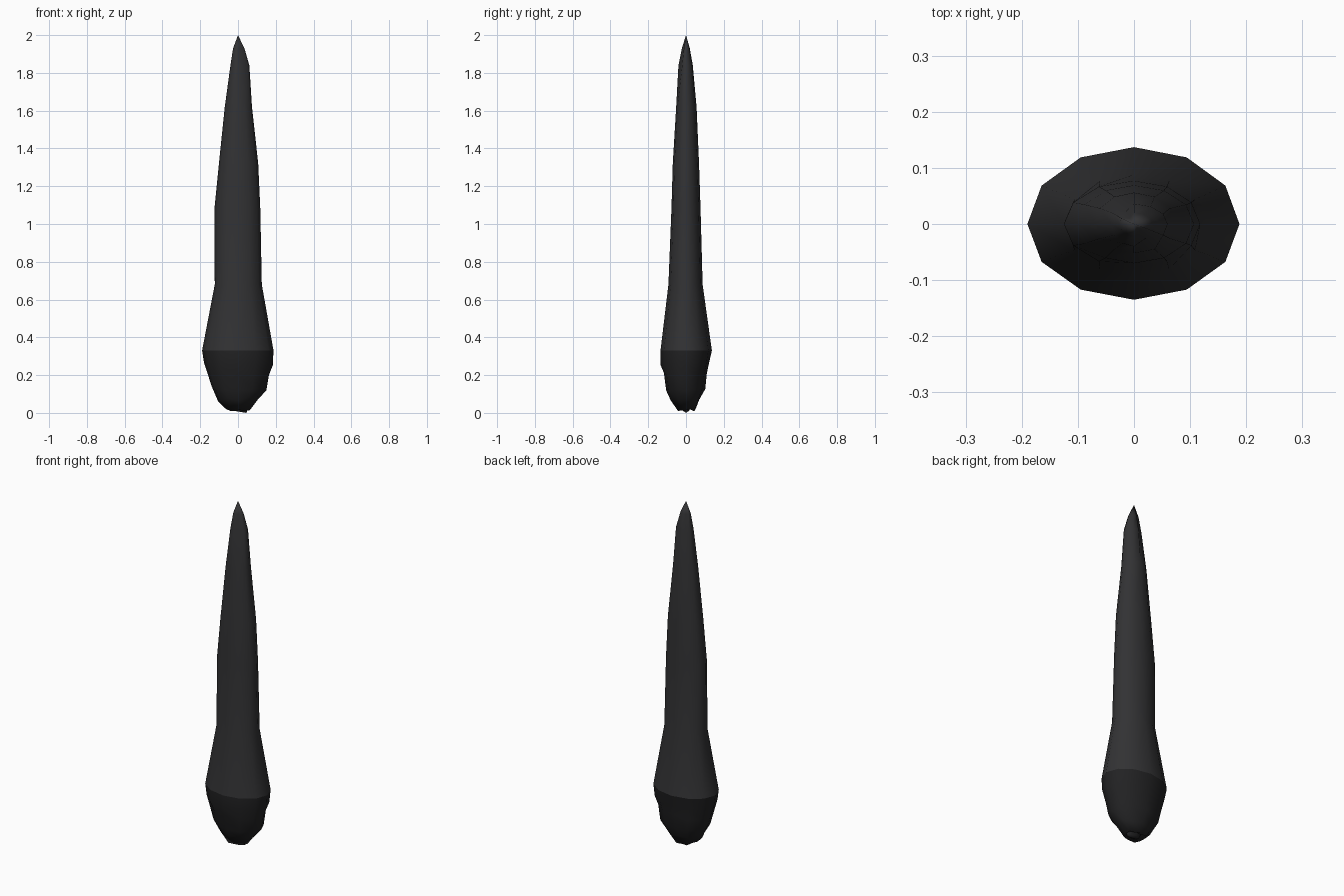
import bpy, bmesh, math, random

if "Cube" in bpy.data.objects:
    bpy.data.objects.remove(bpy.data.objects["Cube"])

random.seed(4)
SIDES = 12


def material(name, rgb):
    m = bpy.data.materials.new(name)
    m.diffuse_color = (*rgb, 1)
    m.use_nodes = True
    m.node_tree.nodes["Principled BSDF"].inputs["Base Color"].default_value = m.diffuse_color
    return m


def loft(name, rings, mat, wobble=0.0, tip=None, end=None, groove=None):
    """Twelve-sided loft; each ring is (z, x_min, x_max, y_min, y_max)."""
    bm = bmesh.new()
    loops = []
    for k, (z, x0, x1, y0, y1) in enumerate(rings):
        loop = []
        for i in range(SIDES):
            a = 2 * math.pi * i / SIDES
            c, s = math.cos(a), math.sin(a)
            r = 1.0
            if groove and (k, i) in groove:
                r = groove[(k, i)]
            dz = random.uniform(-wobble, wobble) if k else 0
            x = (x1 if c > 0 else -x0) * c * r
            y = (y1 if s > 0 else -y0) * s * r
            loop.append(bm.verts.new((x, y, z + dz)))
        loops.append(loop)
    for a, b in zip(loops, loops[1:]):
        for i in range(SIDES):
            j = (i + 1) % SIDES
            bm.faces.new((a[i], a[j], b[j], b[i]))
    # close the last ring to a point
    for point in (tip, end):
        if point:
            p = bm.verts.new(point)
            for i in range(SIDES):
                bm.faces.new((loops[-1][i], loops[-1][(i + 1) % SIDES], p))
    bmesh.ops.recalc_face_normals(bm, faces=bm.faces)
    # an open shell must still face outward
    bm.normal_update()
    f = bm.faces[:][0]
    c = f.calc_center_median()
    if f.normal.x * c.x + f.normal.y * c.y < 0:
        bmesh.ops.reverse_faces(bm, faces=bm.faces)
    me = bpy.data.meshes.new(name)
    bm.to_mesh(me)
    bm.free()
    me.materials.append(mat)
    ob = bpy.data.objects.new(name, me)
    bpy.context.collection.objects.link(ob)
    for p in me.polygons:
        p.use_smooth = True
    return ob


# furled upper body, with folded creases just below the tip
loft("furled_body", [
    (0.33, -0.19, 0.188, -0.135, 0.137),
    (0.68, -0.123, 0.126, -0.093, 0.088),
    (1.08, -0.125, 0.118, -0.077, 0.077),
    (1.32, -0.101, 0.107, -0.070, 0.069),
    (1.62, -0.070, 0.074, -0.052, 0.056),
    (1.84, -0.040, 0.060, -0.040, 0.036),
    (1.93, -0.026, 0.034, -0.022, 0.020),
], material("dark_grey", (0.032, 0.032, 0.034)), tip=(0, 0, 2.0),
    groove={(5, 10): 0.72, (6, 10): 0.6, (5, 4): 0.72, (6, 4): 0.6})

# rounded, slightly ragged base cup with a recessed underside
loft("base_cup", [
    (0.33, -0.19, 0.188, -0.135, 0.137),
    (0.26, -0.180, 0.184, -0.135, 0.122),
    (0.20, -0.158, 0.163, -0.117, 0.110),
    (0.13, -0.140, 0.150, -0.105, 0.102),
    (0.07, -0.105, 0.108, -0.082, 0.070),
    (0.02, -0.072, 0.062, -0.045, 0.050),
], material("near_black", (0.016, 0.016, 0.017)), wobble=0.012, end=(0, 0, 0.04))

# small curled stub under the cup
loft("stem_stub", [
    (0.05, -0.05, 0.055, -0.03, 0.03),
    (0.012, -0.03, 0.048, -0.018, 0.018),
], bpy.data.materials["near_black"], end=(0.045, 0, 0.0))
